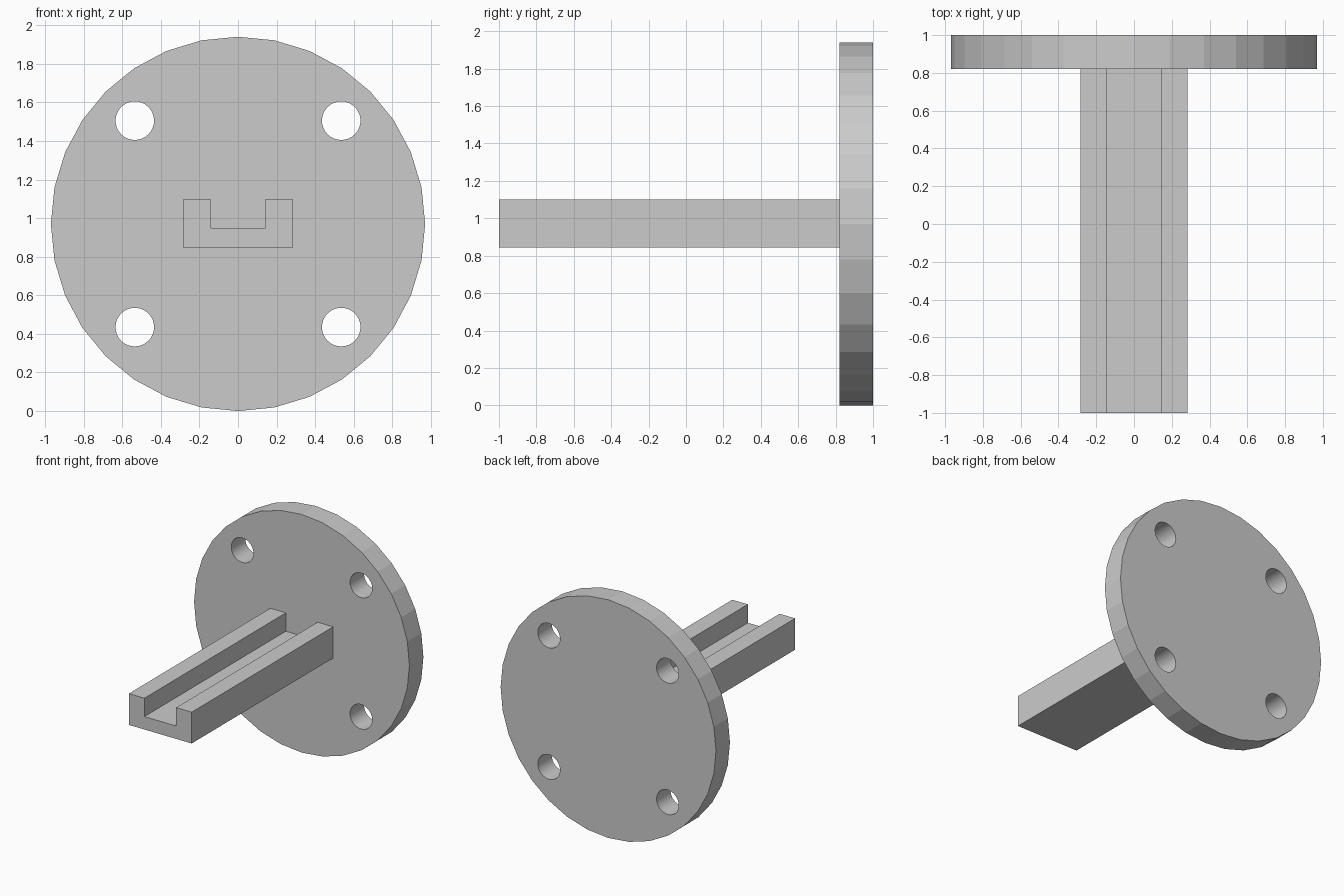
import bpy, bmesh
from math import pi

if "Cube" in bpy.data.objects:
    bpy.data.objects.remove(bpy.data.objects["Cube"])

RADIUS = CENTRE_Z = 0.97
FRONT_Y, BACK_Y = 0.82, 1.0


def cylinder_y(name, x, z, radius, y0, y1, sides):
    """Cylinder running along y, with a vertex at the top."""
    bpy.ops.mesh.primitive_cylinder_add(
        vertices=sides, radius=radius, depth=y1 - y0,
        location=(x, (y0 + y1) / 2, z), rotation=(pi / 2, 0, 0))
    obj = bpy.context.object
    obj.name = name
    return obj


def extrude_y(name, profile, y0, y1):
    """Extrude an (x, z) profile along y."""
    bm = bmesh.new()
    face = bm.faces.new([bm.verts.new((x, y0, z)) for x, z in profile])
    result = bmesh.ops.extrude_face_region(bm, geom=[face], use_keep_orig=True)
    moved = [v for v in result["geom"] if isinstance(v, bmesh.types.BMVert)]
    bmesh.ops.translate(bm, verts=moved, vec=(0, y1 - y0, 0))
    bmesh.ops.recalc_face_normals(bm, faces=bm.faces)
    mesh = bpy.data.meshes.new(name)
    bm.to_mesh(mesh)
    bm.free()
    obj = bpy.data.objects.new(name, mesh)
    bpy.context.collection.objects.link(obj)
    return obj


# Round mounting flange
flange = cylinder_y("flange", 0, CENTRE_Z, RADIUS, FRONT_Y, BACK_Y, 32)

# Four bolt holes
for sx in (-1, 1):
    for sz in (-1, 1):
        cutter = cylinder_y("bolt_hole_cutter", sx * 0.535, CENTRE_Z + sz * 0.535,
                            0.1, FRONT_Y - 0.1, BACK_Y + 0.1, 32)
        cutter.hide_render = True
        cut = flange.modifiers.new("bolt_hole", "BOOLEAN")
        cut.operation = "DIFFERENCE"
        cut.solver = "EXACT"
        cut.object = cutter
        bpy.context.view_layer.objects.active = flange
        bpy.ops.object.modifier_apply(modifier=cut.name)
        bpy.data.objects.remove(cutter)

# Smooth hole walls, faceted rim
for poly in flange.data.polygons:
    c = poly.center
    poly.use_smooth = abs(poly.normal.z) < 0.9 and (c.x ** 2 + c.y ** 2) ** 0.5 < 0.9

# U-shaped channel rail
half = [(0.283, 0.845), (0.283, 1.1), (0.143, 1.1), (0.143, 0.95)]
profile = half + [(-x, z) for x, z in reversed(half)]
extrude_y("channel_rail", profile, -1.0, FRONT_Y)
